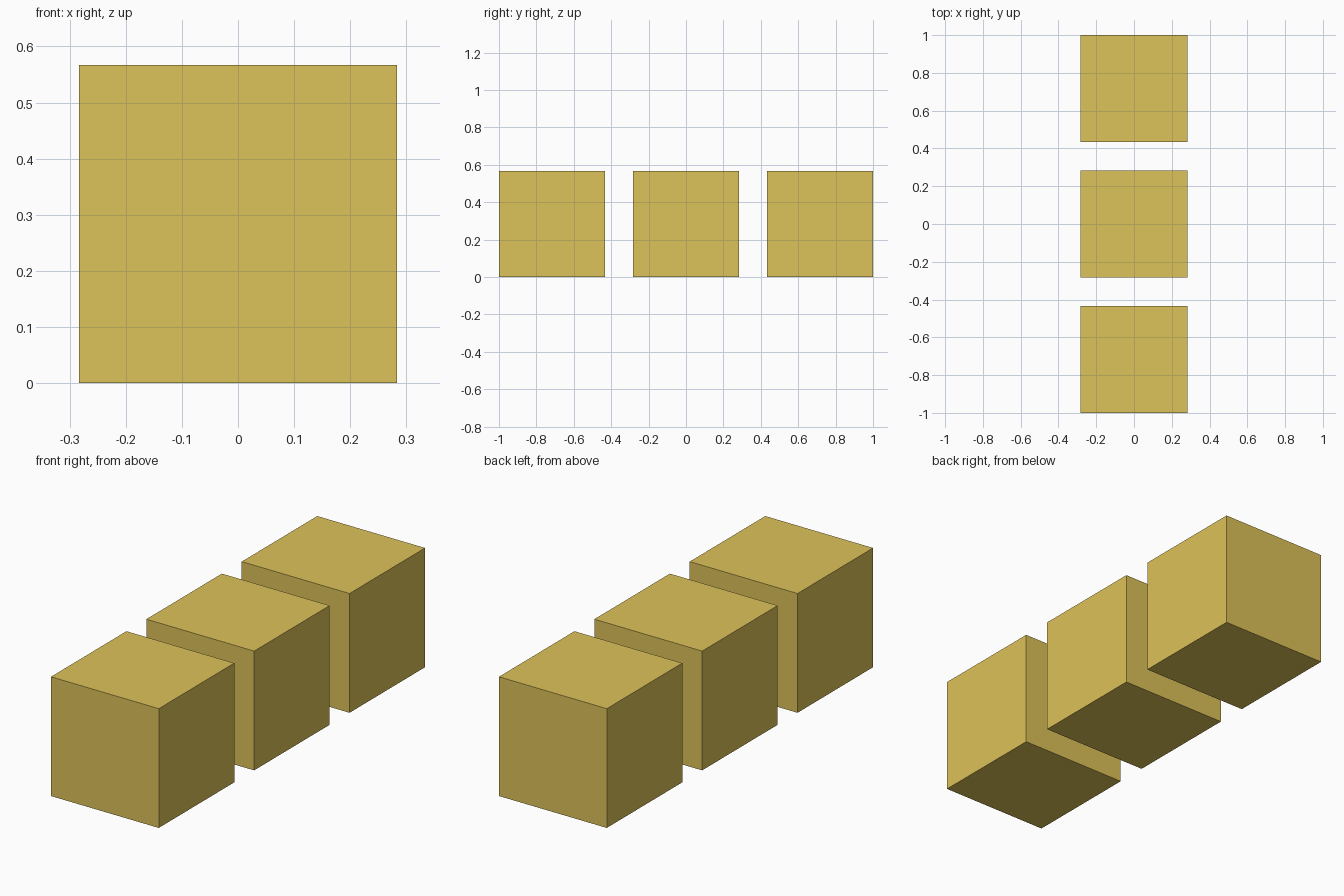
import bpy

if "Cube" in bpy.data.objects:
    bpy.data.objects.remove(bpy.data.objects["Cube"])

SIDE = 0.567
PITCH = 1 - SIDE / 2  # outer cubes end at y = -1 and y = 1

yellow = bpy.data.materials.new("yellow")
yellow.diffuse_color = (0.72, 0.54, 0.1, 1)
yellow.use_nodes = True
yellow.node_tree.nodes["Principled BSDF"].inputs["Base Color"].default_value = yellow.diffuse_color


def add_cube(name, y):
    bpy.ops.mesh.primitive_cube_add(size=SIDE, location=(0, y, SIDE / 2))
    cube = bpy.context.object
    cube.name = name
    cube.data.materials.append(yellow)


# Row of three equal cubes from front to back
for i, name in enumerate(("front_cube", "middle_cube", "back_cube")):
    add_cube(name, (i - 1) * PITCH)
